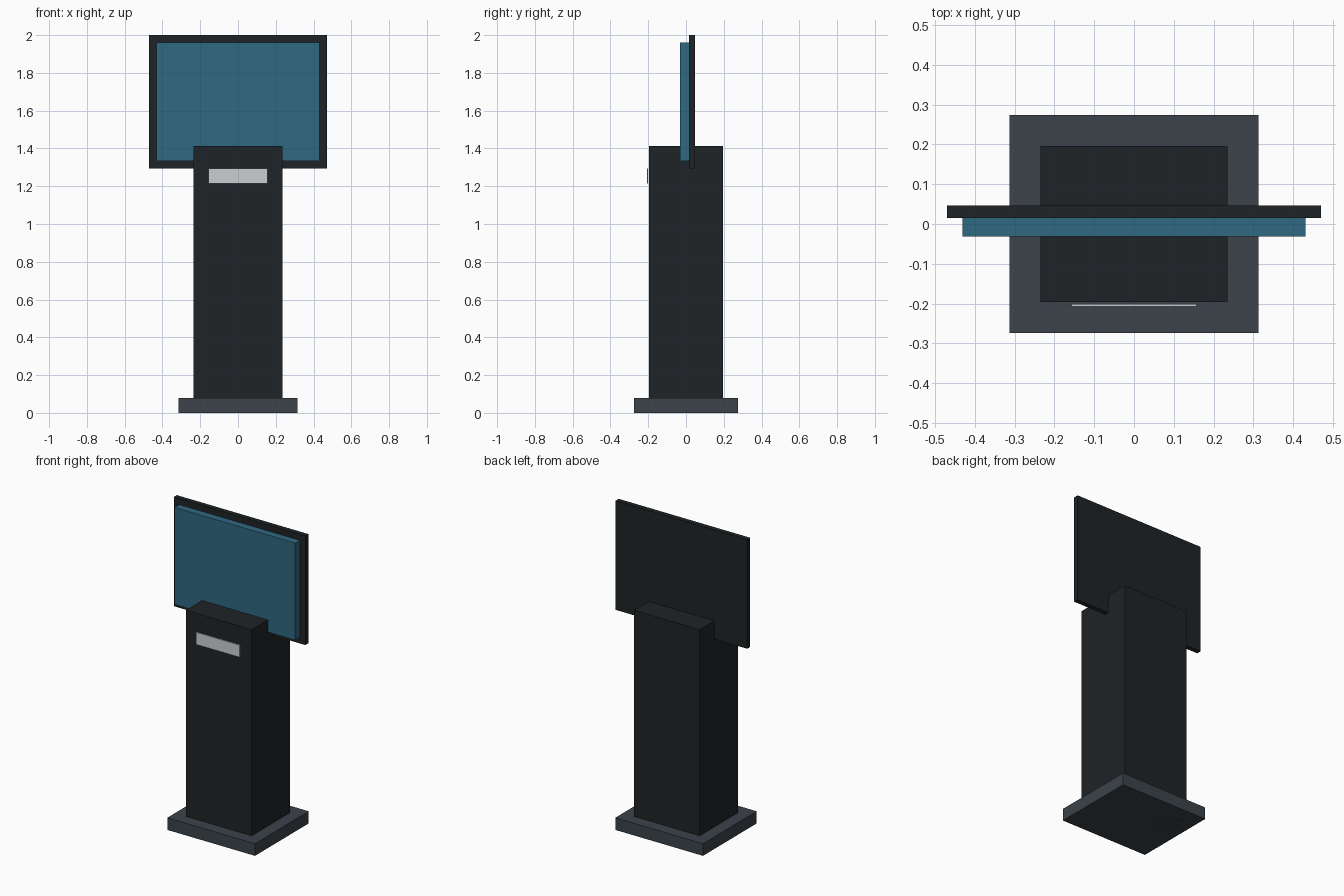
import bpy

if "Cube" in bpy.data.objects:
    bpy.data.objects.remove(bpy.data.objects["Cube"])

U = 2 / 2.55  # design unit: the kiosk is 2.55 units tall


def material(name, rgb):
    m = bpy.data.materials.new(name)
    m.diffuse_color = (*rgb, 1)
    m.use_nodes = True
    m.node_tree.nodes["Principled BSDF"].inputs["Base Color"].default_value = m.diffuse_color
    return m


def box(name, size, centre, mat):
    bpy.ops.mesh.primitive_cube_add(size=1, location=[c * U for c in centre])
    ob = bpy.context.object
    ob.name = name
    ob.scale = [s * U for s in size]
    bpy.ops.object.transform_apply(location=False, rotation=False, scale=True)
    ob.data.materials.append(mat)
    return ob


black = material("black_casing", (0.013, 0.017, 0.019))
slate = material("slate_base", (0.045, 0.056, 0.068))
blue = material("screen_blue", (0.03, 0.14, 0.22))
silver = material("silver_slot", (0.6, 0.62, 0.65))

# Foot plate and pedestal, both standing on the floor
box("base", (0.8, 0.7, 0.1), (0, 0, 0.05), slate)
box("pedestal", (0.6, 0.5, 1.8), (0, 0, 0.9), black)

# Display: back panel forming the border, screen slab set into its front
box("screen_frame", (1.2, 0.04, 0.9), (0, 0.04, 2.1), black)
box("screen", (1.1, 0.08, 0.8), (0, 0, 2.1), blue)

# Thin plate floating just ahead of the pedestal front
box("slot_plate", (0.4, 0.008, 0.1), (0, -0.26, 1.6), silver)
